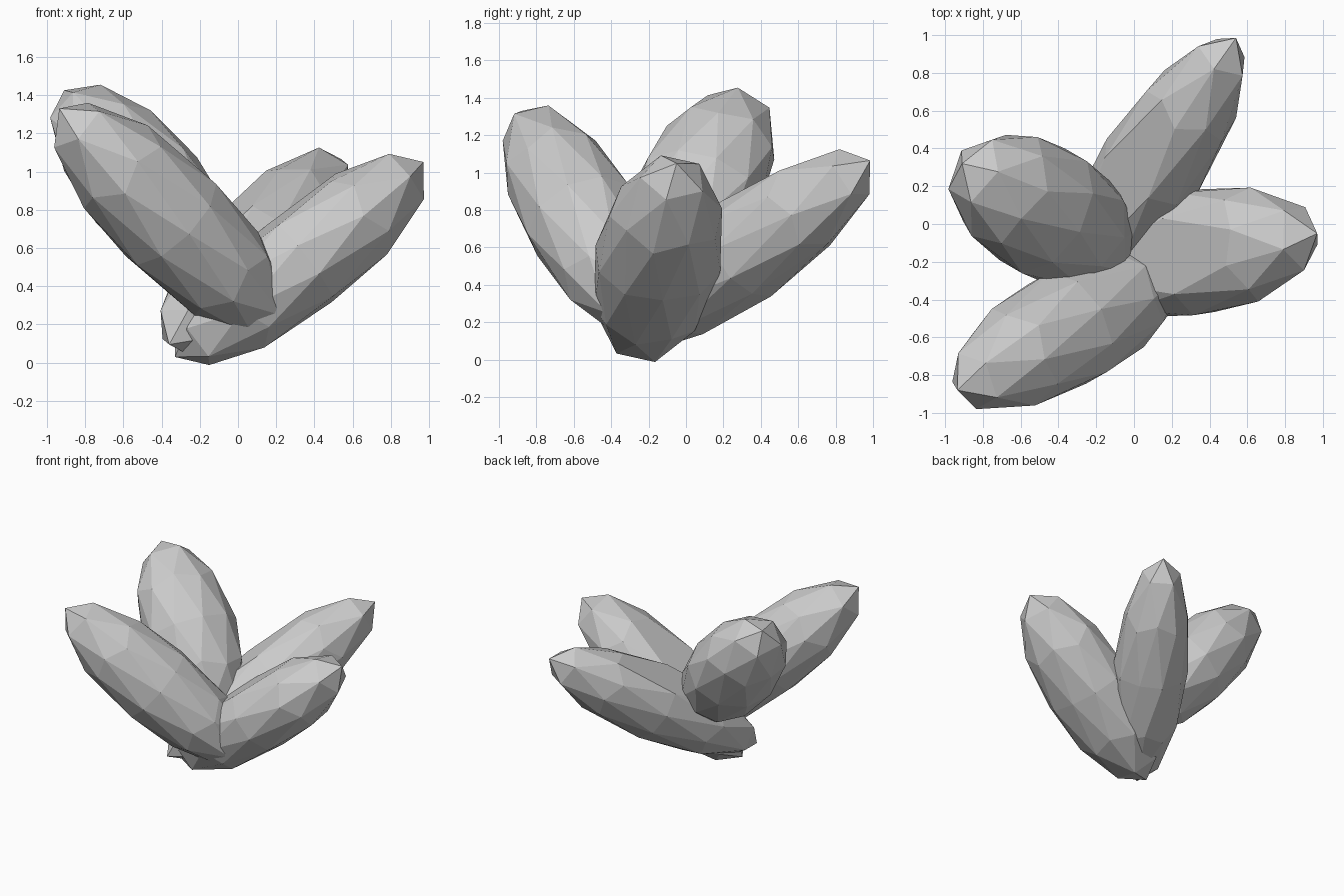
import bpy, bmesh, math
from mathutils import Vector, Matrix

cube = bpy.data.objects.get("Cube")
if cube:
    bpy.data.objects.remove(cube, do_unlink=True)

# Single stone grey material
grey = bpy.data.materials.new("stone_grey")
grey.use_nodes = True
colour = (0.6, 0.6, 0.6, 1)
grey.diffuse_color = colour
grey.node_tree.nodes["Principled BSDF"].inputs["Base Color"].default_value = colour


def lobe(name, center, half_axis, width, thickness, roll=0, top=1.0, bottom=1.0):
    """Faceted elongated lobe whose pole points along half_axis.
    top and bottom below 1 plane off the upper and lower sides."""
    axis = Vector(half_axis)
    w = axis.normalized()
    u = w.cross(Vector((0, 0, 1))).normalized()
    v = w.cross(u)  # points downwards
    frame = Matrix((u, v, w)).transposed().to_4x4()
    place = (Matrix.Translation(center) @ frame
             @ Matrix.Rotation(math.radians(roll), 4, 'Z'))

    bm = bmesh.new()
    bmesh.ops.create_icosphere(bm, subdivisions=2, radius=1)
    for vert in bm.verts:
        vert.co.y = max(-top, min(bottom, vert.co.y))
        vert.co.x *= width
        vert.co.y *= thickness
        vert.co.z *= axis.length
    bm.transform(place)
    mesh = bpy.data.meshes.new(name)
    bm.to_mesh(mesh)
    bm.free()
    mesh.materials.append(grey)
    obj = bpy.data.objects.new(name, mesh)
    bpy.context.collection.objects.link(obj)


# Four lobes fanning out from a shared base
lobe("front_right_lobe", (-0.35, -0.55, 0.745), (-0.585, -0.33, 0.585), 0.32, 0.31)
lobe("back_right_lobe", (-0.48, 0.07, 0.905), (-0.43, 0.25, 0.52), 0.36, 0.31)
lobe("back_left_lobe", (0.09, 0.295, 0.58), (0.45, 0.69, 0.485), 0.28, 0.295,
     roll=-20, top=0.8, bottom=0.95)
lobe("front_left_lobe", (0.32, -0.15, 0.54), (0.65, 0.10, 0.51), 0.345, 0.30,
     top=0.76, bottom=0.94)
